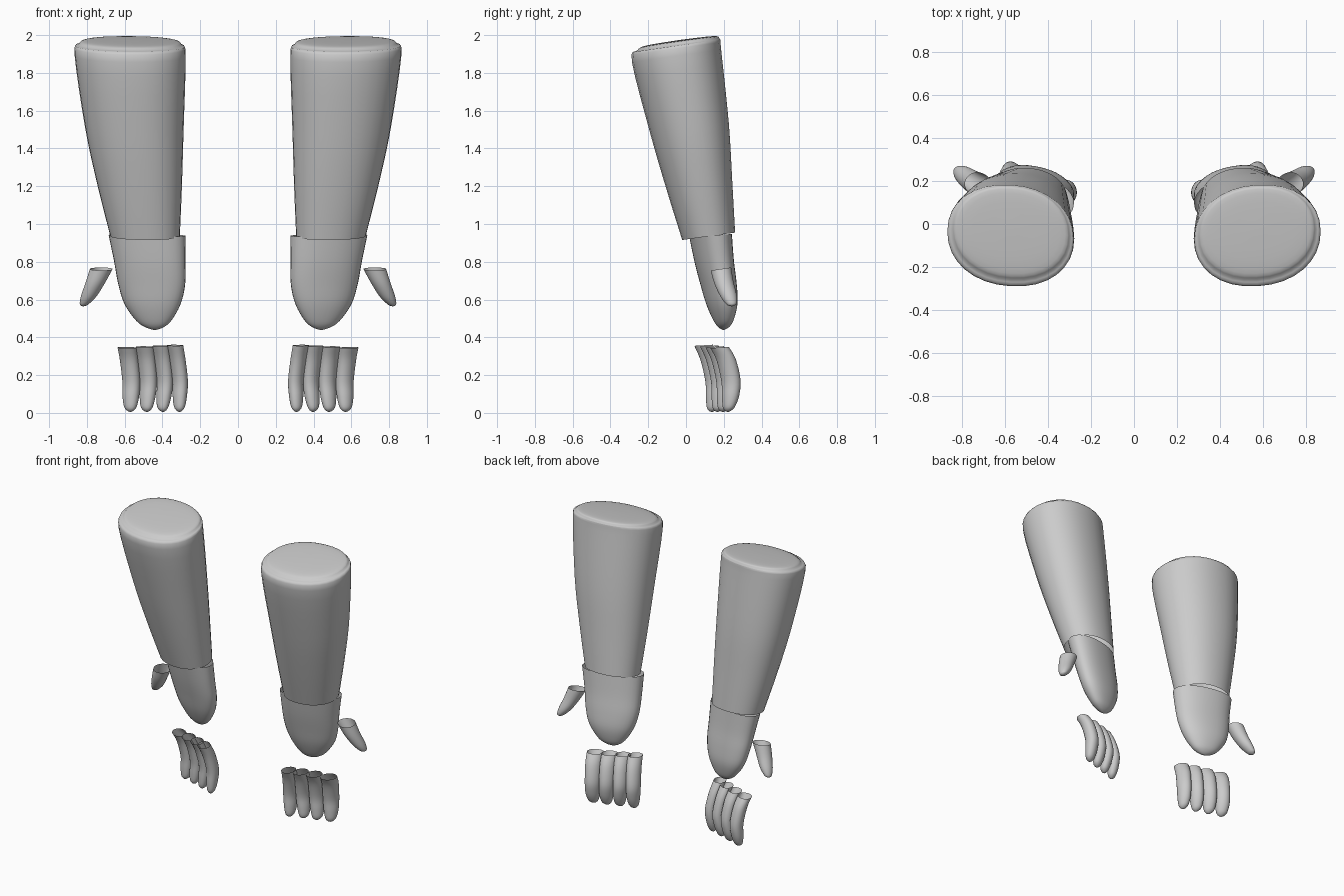
import bpy, bmesh
from math import cos, sin, pi, copysign

if "Cube" in bpy.data.objects:
    bpy.data.objects.remove(bpy.data.objects["Cube"])

SEG, STEPS = 32, 4


def catmull(a, b, c, d, t):
    return [0.5 * (2*q + (r-p)*t + (2*p - 5*q + 4*r - s)*t*t + (3*q - p - 3*r + s)*t**3)
            for p, q, r, s in zip(a, b, c, d)]


def loft(name, rings, skew=0.0, tilt=0.0, power=2.0):
    """Smooth tube through rings (cx, cy, cz, rx, ry), top to bottom, mirrored over x.
    skew shears the section in y, tilt slopes the rings along y."""
    path = []
    for i in range(len(rings) - 1):
        a, b = rings[max(i-1, 0)], rings[i]
        c, d = rings[i+1], rings[min(i+2, len(rings)-1)]
        path += [catmull(a, b, c, d, k / STEPS) for k in range(STEPS)]
    path.append(list(rings[-1]))
    bm = bmesh.new()
    loops = []
    for cx, cy, cz, rx, ry in path:
        loop = []
        for j in range(SEG):
            t = 2 * pi * j / SEG
            dx = rx * copysign(abs(cos(t)) ** (2 / power), cos(t))
            dy = ry * copysign(abs(sin(t)) ** (2 / power), sin(t)) + skew * dx
            loop.append(bm.verts.new((cx + dx, cy + dy, cz + tilt * dy)))
        loops.append(loop)
    for a, b in zip(loops, loops[1:]):
        for j in range(SEG):
            k = (j + 1) % SEG
            bm.faces.new((a[j], b[j], b[k], a[k]))
    bmesh.ops.remove_doubles(bm, verts=bm.verts, dist=0.0003)
    for f in bm.faces:
        f.smooth = True
    mesh = bpy.data.meshes.new(name)
    bm.to_mesh(mesh)
    bm.free()
    ob = bpy.data.objects.new(name, mesh)
    bpy.context.collection.objects.link(ob)
    mod = ob.modifiers.new("mirror", 'MIRROR')
    mod.use_mirror_merge = False
    return ob


# Forearm: closed rounded top, open at the wrist
loft("forearm", [
    (.57, -.03, 1.975, 0, 0),
    (.57, -.032, 1.970, .225, .175),
    (.57, -.04, 1.950, .274, .218),
    (.571, -.05, 1.89, .294, .236),
    (.548, .02, 1.50, .260, .207),
    (.52, .072, 1.20, .223, .173),
    (.492, .12, .935, .184, .14)], skew=.06, tilt=.14, power=2.15)

# Palm: open at the wrist, rounded lower end
loft("palm", [
    (.482, .130, .94, .203, .105),
    (.467, .150, .80, .189, .096),
    (.457, .173, .68, .177, .088),
    (.453, .191, .575, .148, .076),
    (.447, .200, .487, .092, .048),
    (.443, .201, .452, .045, .024),
    (.440, .200, .438, 0, 0)], skew=.18, tilt=.06, power=2.2)

# Thumb: open at its base
loft("thumb", [
    (.724, .185, .762, .060, .054),
    (.755, .201, .690, .052, .050),
    (.789, .226, .620, .042, .042),
    (.812, .241, .580, .026, .028),
    (.818, .245, .568, .013, .014),
    (.821, .246, .564, 0, 0)], tilt=.15)

# Fingers: (top x, mid x, tip x, top y, half width), from inner to outer
fingers = [(.333, .306, .310, .093, .043), (.408, .386, .398, .123, .045),
           (.493, .474, .483, .151, .048), (.588, .565, .570, .178, .050)]
for n, (xt, xm, xb, y, r) in enumerate(fingers):
    loft(f"finger_{n + 1}", [
        (xt, y, .358 - n * .004, r, .048),
        ((xt + xm) / 2, y + .035, .28, r * .98, .050),
        (xm, y + .060, .17, r * .95, .050),
        ((xm + xb) / 2, y + .058, .09, r * .88, .045),
        (xb, y + .050, .035, r * .68, .033),
        (xb, y + .046, .013, r * .38, .018),
        (xb, y + .044, .004, 0, 0)], skew=.2, tilt=.06)
